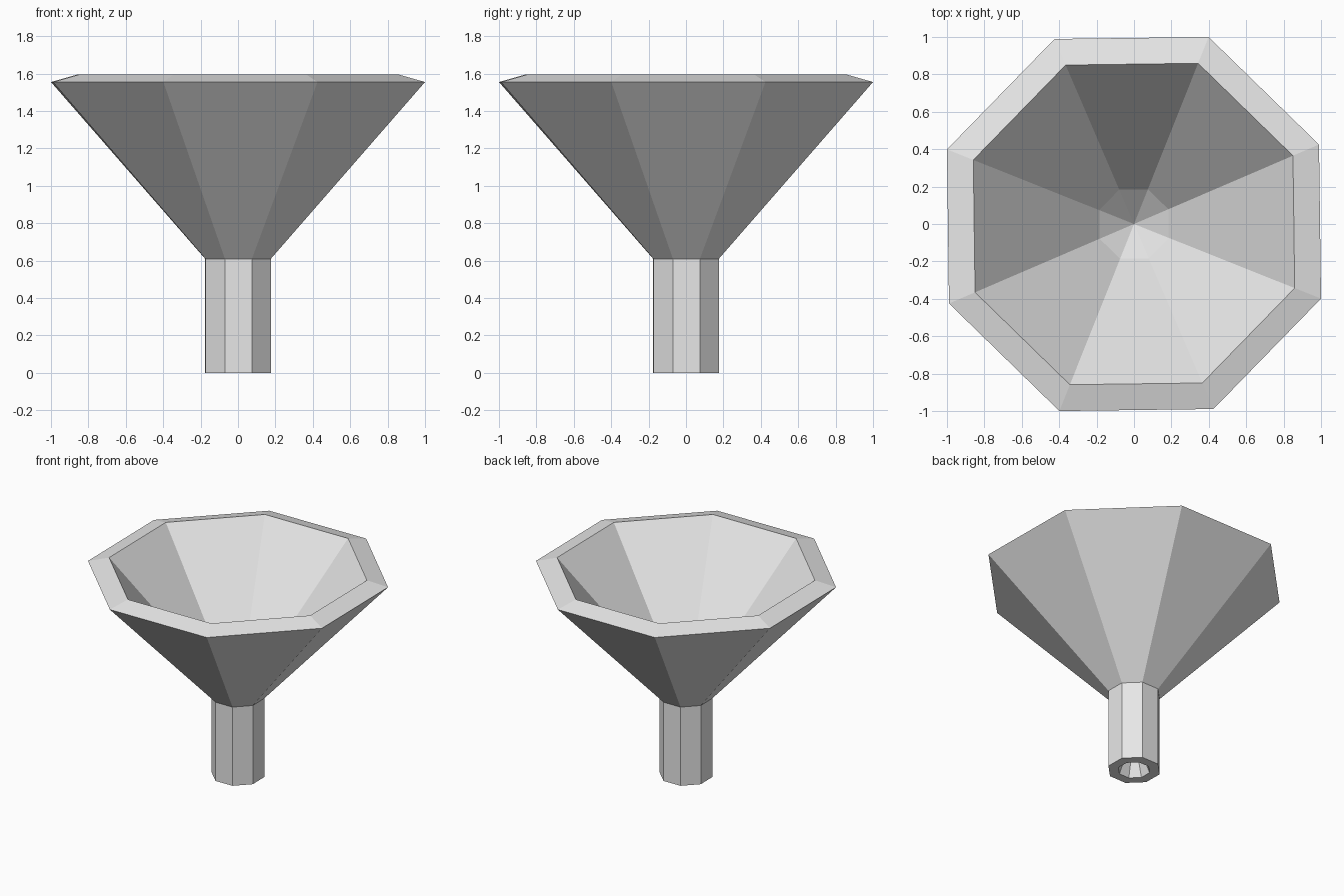
import bpy
import bmesh
from math import cos, sin, radians, tau

SIDES = 8
TURN = radians(23.25)

cube = bpy.data.objects.get("Cube")
if cube:
    bpy.data.objects.remove(cube, do_unlink=True)

grey = bpy.data.materials.new("light grey")
grey.use_nodes = True
colour = (0.8, 0.8, 0.8, 1)
grey.diffuse_color = colour
grey.node_tree.nodes["Principled BSDF"].inputs["Base Color"].default_value = colour


def lathe(name, profile):
    """Turn a closed (radius, height) profile that starts and ends on the axis."""
    bm = bmesh.new()
    rings = []
    for r, z in profile:
        if r == 0:
            rings.append([bm.verts.new((0, 0, z))] * SIDES)
        else:
            angles = [TURN + tau * i / SIDES for i in range(SIDES)]
            rings.append([bm.verts.new((r * cos(a), r * sin(a), z)) for a in angles])
    for low, high in zip(rings, rings[1:]):
        for i in range(SIDES):
            j = (i + 1) % SIDES
            corners = [low[i], low[j], high[j], high[i]]
            bm.faces.new(list(dict.fromkeys(corners)))
    bmesh.ops.recalc_face_normals(bm, faces=bm.faces[:])
    mesh = bpy.data.meshes.new(name)
    bm.to_mesh(mesh)
    bm.free()
    mesh.materials.append(grey)
    obj = bpy.data.objects.new(name, mesh)
    bpy.context.collection.objects.link(obj)
    return obj


# Funnel: spout recess, spout, outer cone, sloped rim, inner cone, throat
lathe("funnel", [
    (0, 0.3), (0.115, 0), (0.189, 0), (0.189, 0.61),
    (1.0766, 1.555), (0.925, 1.595), (0.2, 0.775), (0, 0.61),
])
